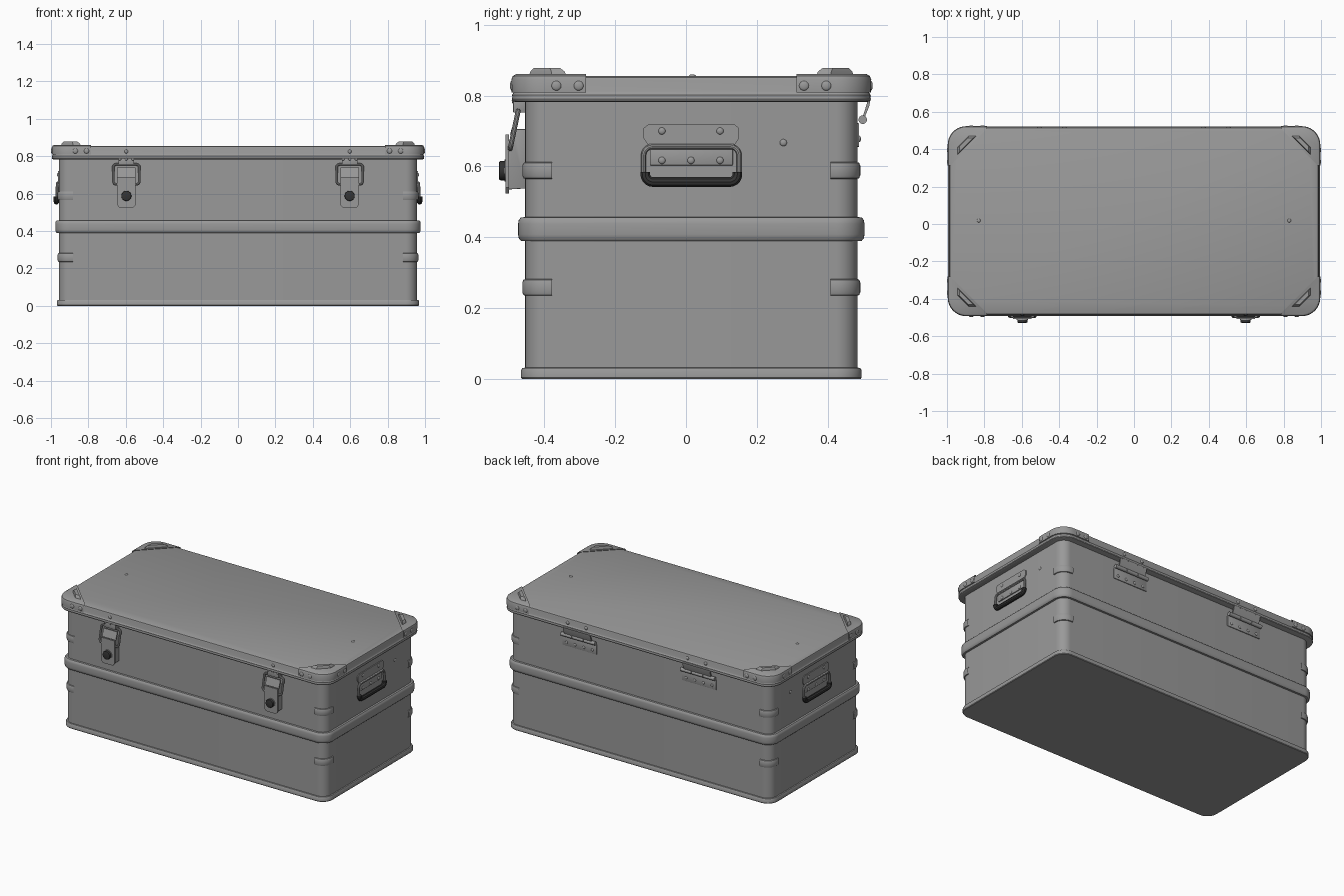
import bpy, bmesh, math
from mathutils import Vector

if "Cube" in bpy.data.objects:
    bpy.data.objects.remove(bpy.data.objects["Cube"])

CY = 0.015                      # body centre in y
HX, HY, R = 0.957, 0.469, 0.06  # body half sizes and corner radius


def material(name, rgb):
    m = bpy.data.materials.new(name)
    m.diffuse_color = (*rgb, 1)
    m.use_nodes = True
    m.node_tree.nodes["Principled BSDF"].inputs["Base Color"].default_value = m.diffuse_color
    return m


METAL = material("aluminium_grey", (0.32, 0.32, 0.32))
BLACK = material("black_plastic", (0.035, 0.035, 0.035))


def finish(name, bm, mat=METAL):
    bmesh.ops.recalc_face_normals(bm, faces=bm.faces)
    me = bpy.data.meshes.new(name)
    bm.to_mesh(me)
    bm.free()
    ob = bpy.data.objects.new(name, me)
    bpy.context.collection.objects.link(ob)
    me.materials.append(mat)
    return ob


def arc(off, sx, sy, n=10):
    pts = []
    for i in range(n + 1):
        a = math.pi / 2 * i / n
        pts.append((sx * (HX - R + (R + off) * math.cos(a)),
                    CY + sy * (HY - R + (R + off) * math.sin(a))))
    return pts


def full_path(off):
    return (arc(off, 1, 1) + arc(off, -1, 1)[::-1] +
            arc(off, -1, -1) + arc(off, 1, -1)[::-1])


def corner_path(sx, sy, length):
    def path(off):
        return ([(sx * (HX + off), CY + sy * (HY - length))] + arc(off, sx, sy) +
                [(sx * (HX - length), CY + sy * (HY + off))])
    return path


def loft(name, profile, path=full_path):
    """Stack outlines given as (outward offset, z) and cap both ends."""
    bm = bmesh.new()
    rows = [[bm.verts.new((x, y, z)) for x, y in path(off)] for off, z in profile]
    for a, b in zip(rows, rows[1:]):
        for i in range(len(a)):
            j = (i + 1) % len(a)
            bm.faces.new((a[i], a[j], b[j], b[i]))
    bm.faces.new(rows[0][::-1])
    bm.faces.new(rows[-1])
    return finish(name, bm)


def prism(name, pts, a, b, axis, bevel=0.0, mat=METAL):
    """Extrude a 2D outline: (y,z) along x, (x,z) along y."""
    bm = bmesh.new()
    def put(p, t):
        return (t, p[0], p[1]) if axis == 'x' else (p[0], t, p[1])
    lo = [bm.verts.new(put(p, a)) for p in pts]
    hi = [bm.verts.new(put(p, b)) for p in pts]
    bm.faces.new(lo[::-1])
    bm.faces.new(hi)
    for i in range(len(pts)):
        j = (i + 1) % len(pts)
        bm.faces.new((lo[i], lo[j], hi[j], hi[i]))
    if bevel:
        bmesh.ops.bevel(bm, geom=bm.edges[:], offset=bevel, segments=2,
                        profile=0.5, affect='EDGES')
    return finish(name, bm, mat)


def box(name, x, y, z, bevel=0.002):
    return prism(name, [(y[0], z[0]), (y[1], z[0]), (y[1], z[1]), (y[0], z[1])],
                 x[0], x[1], 'x', bevel)


def cylinder(name, loc, r, length, axis, mat=METAL, bevel=0.0):
    bm = bmesh.new()
    bmesh.ops.create_cone(bm, cap_ends=True, segments=24, radius1=r, radius2=r, depth=length)
    if bevel:
        rims = [e for e in bm.edges if abs(e.verts[0].co.z - e.verts[1].co.z) < 1e-6]
        bmesh.ops.bevel(bm, geom=rims, offset=bevel, segments=2, profile=0.5, affect='EDGES')
    q = Vector((0, 0, 1)).rotation_difference(Vector(axis))
    for v in bm.verts:
        v.co = q @ v.co + Vector(loc)
    return finish(name, bm, mat)


def rivet(name, loc, axis, r=0.012, h=0.005):
    bm = bmesh.new()
    bmesh.ops.create_uvsphere(bm, u_segments=14, v_segments=8, radius=1)
    q = Vector((0, 0, 1)).rotation_difference(Vector(axis))
    for v in bm.verts:
        v.co = q @ Vector((v.co.x * r, v.co.y * r, v.co.z * h)) + Vector(loc)
    return finish(name, bm)


def wire(name, pts, r, cyclic=False, mat=METAL):
    cu = bpy.data.curves.new(name, 'CURVE')
    cu.dimensions = '3D'
    cu.bevel_depth, cu.bevel_resolution, cu.use_fill_caps = r, 3, True
    sp = cu.splines.new('POLY')
    sp.points.add(len(pts) - 1)
    for p, c in zip(sp.points, pts):
        p.co = (*c, 1)
    sp.use_cyclic_u = cyclic
    cu.materials.append(mat)
    ob = bpy.data.objects.new(name, cu)
    bpy.context.collection.objects.link(ob)


def rounded(u0, u1, v0, v1, r, corners=(0, 1, 2, 3), n=5):
    """Rounded rectangle points, anticlockwise from the top right corner."""
    cs = [(u1 - r, v1 - r), (u0 + r, v1 - r), (u0 + r, v0 + r), (u1 - r, v0 + r)]
    return [(cs[k][0] + r * math.cos(math.pi / 2 * (k + i / n)),
             cs[k][1] + r * math.sin(math.pi / 2 * (k + i / n)))
            for k in corners for i in range(n + 1)]


# Shell: body, base rim, reinforcing band and lid
loft("body", [(0, 0.004), (0, 0.80)])
loft("base_rim", [(0.009, 0), (0.012, 0.004), (0.012, 0.024), (0.008, 0.031), (0, 0.032)])
loft("middle_band", [(0, 0.389), (0.012, 0.390), (0.018, 0.397), (0.020, 0.408),
                     (0.020, 0.438), (0.018, 0.449), (0.012, 0.456), (0, 0.457)])
loft("lid", [(0.029, 0.782), (0.036, 0.785), (0.038, 0.790), (0.036, 0.796), (0.037, 0.802),
             (0.033, 0.808), (0.031, 0.812), (0.031, 0.843), (0.028, 0.851), (0.018, 0.855)])
for sx in (-1, 1):
    rivet("lid_top_rivet", (sx * 0.83, 0.018, 0.855), (0, 0, 1), 0.010, 0.005)

# Corner fittings
for sx in (-1, 1):
    for sy in (-1, 1):
        for z in (0.235, 0.565):
            loft("corner_bracket", [(0, z), (0.005, z + 0.002), (0.008, z + 0.010),
                                    (0.008, z + 0.037), (0.005, z + 0.045), (0, z + 0.047)],
                 corner_path(sx, sy, 0.076))
        loft("lid_corner_cover", [(0.030, 0.808), (0.038, 0.809), (0.039, 0.845),
                                  (0.035, 0.855), (0.025, 0.861)], corner_path(sx, sy, 0.172))
        # stacking ridge lying across the corner
        bm = bmesh.new()
        base = [(0.045, 0.148), (0.148, 0.045), (0.108, 0.045), (0.045, 0.108)]
        c = Vector((0.088, 0.088))
        rows = []
        for s, z in ((1, 0.859), (0.94, 0.868), (0.72, 0.878)):
            row = []
            for p in base:
                q = c + (Vector(p) - c) * s
                row.append(bm.verts.new((sx * (0.99 - q.x), CY + sy * (0.502 - q.y), z)))
            rows.append(row)
        for a, b in zip(rows, rows[1:]):
            for i in range(4):
                bm.faces.new((a[i], a[(i + 1) % 4], b[(i + 1) % 4], b[i]))
        bm.faces.new(rows[0])
        bm.faces.new(rows[-1])
        finish("stacking_ridge", bm)
        for d in (0.318, 0.381):
            rivet("cover_rivet", (sx * 0.995, CY + sy * d, 0.828), (sx, 0, 0), 0.014)
        for d in (0.81, 0.87):
            rivet("cover_rivet", (sx * d, CY + sy * 0.507, 0.828), (0, sy, 0), 0.014)

# Side handles
for sx in (-1, 1):
    def side(x0, x1):
        return (min(sx * x0, sx * x1), max(sx * x0, sx * x1))
    prism("handle_top_plate", [(-0.105, 0.720), (0.135, 0.720), (0.150, 0.708), (0.150, 0.680),
                               (0.135, 0.658), (-0.105, 0.658), (-0.120, 0.680), (-0.120, 0.708)],
          *side(0.955, 0.963), 'x')
    box("handle_lower_plate", side(0.955, 0.963), (-0.102, 0.132), (0.603, 0.650))
    cylinder("handle_pivot", (sx * 0.964, 0.015, 0.656), 0.008, 0.24, (0, 1, 0))
    for y in (-0.068, 0.096):
        rivet("handle_rivet", (sx * 0.963, y, 0.700), (sx, 0, 0), 0.010)
    for y in (-0.068, 0.014, 0.096):
        rivet("handle_rivet", (sx * 0.963, y, 0.617), (sx, 0, 0), 0.010)
    hoop = rounded(-0.120, 0.150, 0.560, 0.656, 0.025)
    wire("handle_hoop", [(sx * (0.966 + (0.656 - z) * 0.05), y, z) for y, z in hoop], 0.0075, True)
    grip = rounded(-0.115, 0.145, 0.556, 0.640, 0.022, (2, 3))
    grip = [(-0.115, 0.585)] + grip + [(0.145, 0.585)]
    wire("handle_grip", [(sx * 0.971, y, z) for y, z in grip], 0.0145, False, BLACK)
    rivet("side_rivet", (sx * 0.957, 0.275, 0.667), (sx, 0, 0), 0.010)

# Front latches
for x in (-0.597, 0.597):
    prism("latch_housing", [(-0.450, 0.705), (-0.486, 0.705), (-0.488, 0.678), (-0.502, 0.672),
                            (-0.502, 0.535), (-0.450, 0.538)], x - 0.044, x + 0.044, 'x', 0.002)
    prism("latch_face_plate", [(x - 0.050, 0.690), (x - 0.050, 0.540), (x - 0.036, 0.524),
                               (x + 0.036, 0.524), (x + 0.050, 0.540), (x + 0.050, 0.690)],
          -0.509, -0.500, 'y')
    prism("latch_hook", [(-0.476, 0.740), (-0.482, 0.740), (-0.497, 0.690), (-0.488, 0.690)],
          x - 0.050, x + 0.050, 'x')
    loop = rounded(x - 0.070, x + 0.070, 0.650, 0.756, 0.016)
    wire("latch_loop", [(u, -0.474 - (0.756 - v) * 0.21, v) for u, v in loop], 0.007, True)
    box("latch_strike", (x - 0.042, x + 0.042), (-0.488, -0.452), (0.752, 0.792))
    for d in (-0.035, 0, 0.035):
        rivet("strike_rivet", (x + d, -0.488, 0.785), (0, -1, 0), 0.008, 0.004)
    rivet("lid_front_rivet", (x, -0.485, 0.825), (0, -1, 0), 0.010)
    cylinder("latch_lock_collar", (x, -0.509, 0.588), 0.031, 0.006, (0, 1, 0))
    cylinder("latch_lock_knob", (x, -0.517, 0.588), 0.027, 0.022, (0, 1, 0), BLACK, 0.004)

# Rear hinges
for x in (-0.438, 0.438):
    box("hinge_lower_leaf", (x - 0.125, x + 0.125), (0.482, 0.489), (0.655, 0.722))
    prism("hinge_upper_leaf", [(0.497, 0.735), (0.503, 0.735), (0.518, 0.772), (0.522, 0.800),
                               (0.514, 0.800), (0.510, 0.775)], x - 0.100, x + 0.100, 'x')
    for d in (-0.084, 0, 0.084):
        cylinder("hinge_knuckle", (x + d, 0.499, 0.732), 0.012, 0.080, (1, 0, 0))
    for d in (-0.095, -0.032, 0.032, 0.095):
        rivet("hinge_rivet", (x + d, 0.489, 0.678), (0, 1, 0), 0.009)
    for d in (-0.067, 0.067):
        rivet("hinge_lid_rivet", (x + d, 0.515, 0.825), (0, 1, 0), 0.011, 0.007)

# Smooth shading with sharp edges kept
bpy.ops.object.select_all(action='SELECT')
bpy.context.view_layer.objects.active = bpy.data.objects["body"]
bpy.ops.object.convert(target='MESH')
bpy.ops.object.shade_smooth_by_angle(angle=math.radians(35))
